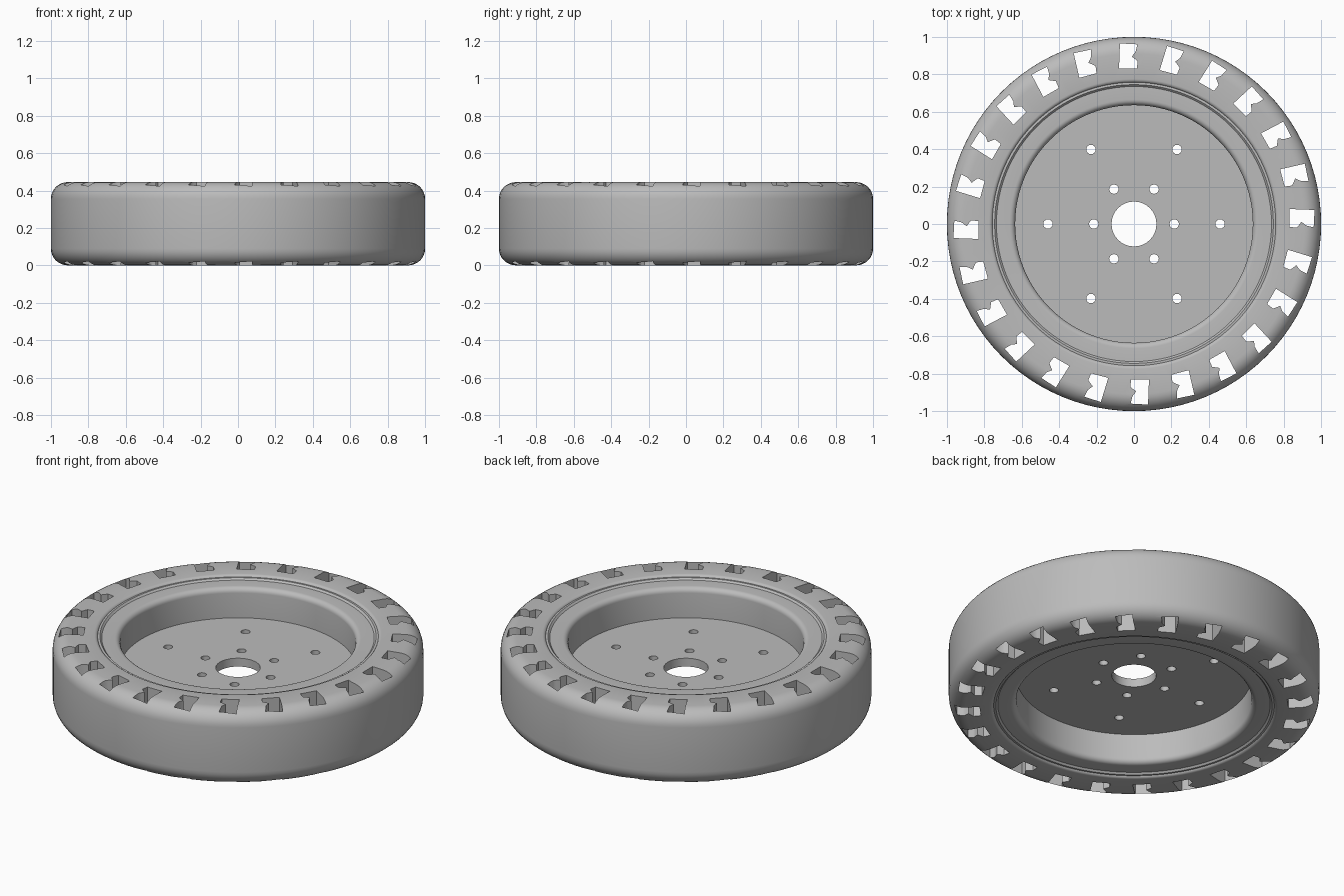
import bpy, bmesh, math
from mathutils import Matrix

cube = bpy.data.objects.get("Cube")
if cube:
    bpy.data.objects.remove(cube)

HEIGHT = 0.445
MID = HEIGHT / 2
SEGMENTS = 96

grey = bpy.data.materials.new("plain_grey")
grey.use_nodes = True
grey.diffuse_color = (0.5, 0.5, 0.5, 1)
grey.node_tree.nodes["Principled BSDF"].inputs["Base Color"].default_value = (0.5, 0.5, 0.5, 1)


def make_object(name, bm):
    bmesh.ops.recalc_face_normals(bm, faces=bm.faces)
    mesh = bpy.data.meshes.new(name)
    bm.to_mesh(mesh)
    bm.free()
    obj = bpy.data.objects.new(name, mesh)
    mesh.materials.append(grey)
    bpy.context.collection.objects.link(obj)
    return obj


def arc(r, z, radius, start, end, steps=6):
    """Points of a fillet in the radius/height section."""
    angles = [math.radians(start + (end - start) * i / steps) for i in range(steps + 1)]
    return [(r + radius * math.cos(a), z + radius * math.sin(a)) for a in angles]


def lathe(name, half):
    """Spin a section, mirrored about the middle height, into a closed ring."""
    section = half + [(r, HEIGHT - z) for r, z in reversed(half)]
    bm = bmesh.new()
    rings = []
    for i in range(SEGMENTS):
        a = 2 * math.pi * i / SEGMENTS
        rings.append([bm.verts.new((r * math.cos(a), r * math.sin(a), z)) for r, z in section])
    for i, ring in enumerate(rings):
        after = rings[(i + 1) % SEGMENTS]
        for j in range(len(section)):
            k = (j + 1) % len(section)
            bm.faces.new((ring[j], after[j], after[k], ring[k]))
    return make_object(name, bm)


def cut(obj, cutter):
    mod = obj.modifiers.new("cut", "BOOLEAN")
    mod.operation = "DIFFERENCE"
    mod.solver = "EXACT"
    mod.object = cutter
    select(obj)
    bpy.ops.object.modifier_apply(modifier=mod.name)
    bpy.data.objects.remove(cutter)


def select(obj):
    bpy.ops.object.select_all(action="DESELECT")
    obj.select_set(True)
    bpy.context.view_layer.objects.active = obj


def add_drill(bm, x, y, radius, sides):
    bmesh.ops.create_cone(bm, cap_ends=True, segments=sides, radius1=radius, radius2=radius,
                          depth=1, matrix=Matrix.Translation((x, y, MID)))


# Tyre: rounded shoulders, small rounded inner edge
tyre = lathe("tyre", [(0.72, MID + 0.1)] + arc(0.775, HEIGHT - 0.02, 0.02, 180, 90, 4)
             + arc(0.91, HEIGHT - 0.09, 0.09, 90, 0, 8))

# Slots through the tyre, each with a pointed bump on its clockwise side
slot = [(-0.08, 0.83), (0.015, 0.83), (0.02, 0.87), (-0.012, 0.895),
        (0.008, 0.92), (0.018, 0.96), (-0.075, 0.965)]
bm = bmesh.new()
for i in range(24):
    face = bm.faces.new([bm.verts.new((x, y, -0.2)) for x, y in slot])
    solid = bmesh.ops.extrude_face_region(bm, geom=[face])["geom"]
    top = [g for g in solid if isinstance(g, bmesh.types.BMVert)]
    bmesh.ops.translate(bm, verts=top, vec=(0, 0, 0.9))
    bmesh.ops.rotate(bm, verts=list(face.verts) + top, cent=(0, 0, 0),
                     matrix=Matrix.Rotation(math.radians(15 * i), 3, "Z"))
cut(tyre, make_object("slot_cutter", bm))

# Rim: straight well, rounded mouth and a shallow step up to the tyre
rim = lathe("rim", [(0.635, MID)] + arc(0.665, HEIGHT - 0.05, 0.03, 180, 90)
            + [(0.735, HEIGHT - 0.02), (0.745, HEIGHT - 0.01), (0.765, HEIGHT - 0.012),
               (0.765, MID + 0.1)])

# Web plate with the axle hole and two rings of bolt holes
bm = bmesh.new()
bmesh.ops.create_cone(bm, cap_ends=True, segments=SEGMENTS, radius1=0.65, radius2=0.65,
                      depth=0.05, matrix=Matrix.Translation((0, 0, MID)))
plate = make_object("web_plate", bm)
bm = bmesh.new()
add_drill(bm, 0, 0, 0.12, 32)
for distance in (0.215, 0.46):
    for i in range(6):
        a = math.radians(60 * i)
        add_drill(bm, distance * math.cos(a), distance * math.sin(a), 0.025, 16)
cut(plate, make_object("hole_cutter", bm))

for obj in (tyre, rim, plate):
    select(obj)
    bpy.ops.object.shade_smooth_by_angle(angle=math.radians(35))
